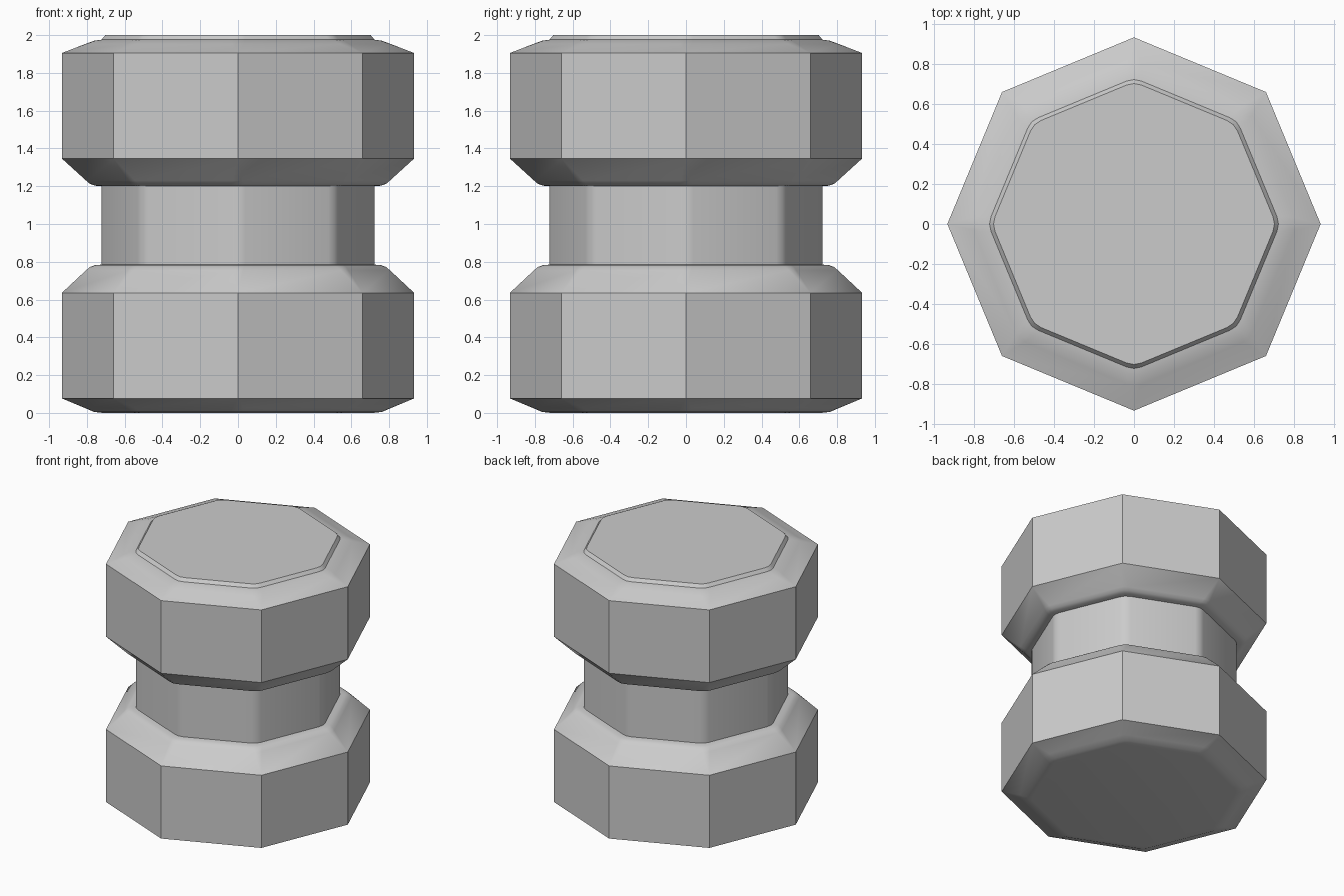
import bpy
import bmesh
import math
from mathutils import Vector

cube = bpy.data.objects.get("Cube")
if cube:
    bpy.data.objects.remove(cube)

SIDES = 8


def material(name, colour):
    mat = bpy.data.materials.new(name)
    mat.use_nodes = True
    mat.diffuse_color = colour
    mat.node_tree.nodes["Principled BSDF"].inputs["Base Color"].default_value = colour
    return mat


def rounded_octagon(bm, radius, z, cut):
    """Octagon with corners on the axes, each softened by a three-point arc."""
    corners = [Vector((radius * math.cos(i * math.tau / SIDES),
                       radius * math.sin(i * math.tau / SIDES), z)) for i in range(SIDES)]
    ring = []
    for i, corner in enumerate(corners):
        start = corner + (corners[i - 1] - corner).normalized() * cut
        end = corner + (corners[(i + 1) % SIDES] - corner).normalized() * cut
        middle = (start + end) / 4 + corner / 2
        ring += [bm.verts.new(p) for p in (start, middle, end)]
    return ring


def loft(name, profile, mat):
    bm = bmesh.new()
    rings = [rounded_octagon(bm, *row) for row in profile]
    for low, high in zip(rings, rings[1:]):
        for i in range(len(low)):
            j = (i + 1) % len(low)
            bm.faces.new((low[i], low[j], high[j], high[i]))
    bm.faces.new(rings[0][::-1])
    bm.faces.new(rings[-1])
    # Unsoftened corners collapse to a single sharp point
    bmesh.ops.remove_doubles(bm, verts=bm.verts, dist=0.0005)
    bmesh.ops.recalc_face_normals(bm, faces=bm.faces)
    mesh = bpy.data.meshes.new(name)
    bm.to_mesh(mesh)
    bm.free()
    mesh.materials.append(mat)
    obj = bpy.data.objects.new(name, mesh)
    bpy.context.collection.objects.link(obj)
    bpy.ops.object.select_all(action='DESELECT')
    obj.select_set(True)
    bpy.context.view_layer.objects.active = obj
    bpy.ops.object.shade_smooth_by_angle(angle=math.radians(32))
    return obj


# Rows are corner radius, height and corner softening
lower_drum = [(0.725, 0.0, 0.04), (0.77, 0.005, 0.04), (0.815, 0.025, 0.035),
              (0.933, 0.077, 0), (0.933, 0.635, 0),
              (0.81, 0.755, 0.03), (0.79, 0.773, 0.035), (0.765, 0.782, 0.04)]
neck = [(0.73, 0.785, 0.04), (0.73, 1.2, 0.04)]
upper_drum = [(0.765, 1.203, 0.04), (0.79, 1.212, 0.035), (0.81, 1.23, 0.03),
              (0.933, 1.347, 0), (0.933, 1.905, 0),
              (0.815, 1.953, 0.035), (0.77, 1.97, 0.04), (0.73, 1.976, 0.04)]
cap_lip = [(0.71, 2.0, 0.04)]

grey = material("light grey", (0.6, 0.6, 0.6, 1))
loft("spool_body", lower_drum + neck + upper_drum + cap_lip, grey)
